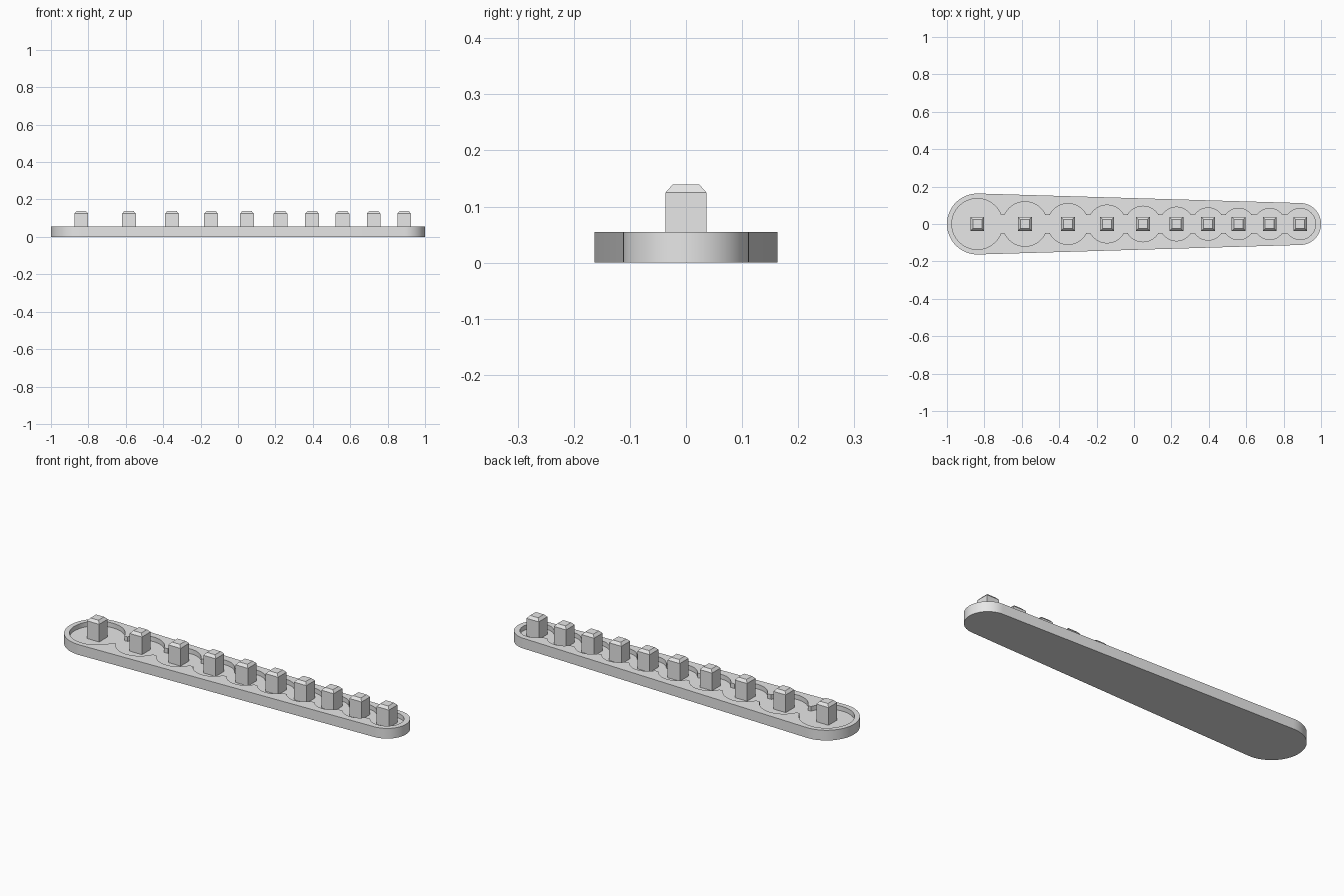
import bpy, bmesh
from math import sin, cos, pi, asin, acos

cube = bpy.data.objects.get("Cube")
if cube:
    bpy.data.objects.remove(cube, do_unlink=True)

grey = bpy.data.materials.new("light grey")
grey.use_nodes = True
grey.diffuse_color = (0.8, 0.8, 0.8, 1)
grey.node_tree.nodes["Principled BSDF"].inputs["Base Color"].default_value = (0.8, 0.8, 0.8, 1)

PLATE_TOP, FLOOR = 0.055, 0.03
CHANNEL = 0.048          # half width of the slot joining the pockets
# pocket centre x and radius, large end to small end
POCKETS = [(-0.838, 0.136), (-0.583, 0.119), (-0.353, 0.109), (-0.144, 0.101),
           (0.048, 0.095), (0.227, 0.09), (0.396, 0.086), (0.559, 0.084),
           (0.725, 0.083), (0.888, 0.083)]
BIG, SMALL = (-0.837, 0.163), (0.888, 0.112)   # rounded plate ends


def arc(circle, start, end, steps):
    x, r = circle
    angles = [start + (end - start) * i / steps for i in range(steps + 1)]
    return [(x + r * cos(a), r * sin(a)) for a in angles]


def finish(bm, name):
    bmesh.ops.recalc_face_normals(bm, faces=bm.faces)
    mesh = bpy.data.meshes.new(name)
    bm.to_mesh(mesh)
    bm.free()
    mesh.materials.append(grey)
    obj = bpy.data.objects.new(name, mesh)
    bpy.context.collection.objects.link(obj)
    return obj


def add_loop(bm, points, z):
    verts = [bm.verts.new((x, y, z)) for x, y in points]
    edges = [bm.edges.new((v, verts[i - 1])) for i, v in enumerate(verts)]
    return verts, edges


def add_wall(bm, low, high):
    for i in range(len(low)):
        bm.faces.new((low[i - 1], low[i], high[i], high[i - 1]))


# outer outline: two round ends joined by tangent lines
tangent = acos((BIG[1] - SMALL[1]) / (SMALL[0] - BIG[0]))
outline = arc(BIG, tangent, 2 * pi - tangent, 32) + arc(SMALL, -tangent, tangent, 32)

# pocket outline: chain of arcs cut off at the slot, mirrored front to back
upper = []
for i, pocket in enumerate(POCKETS):
    cut = asin(CHANNEL / pocket[1])
    start = pi if i == 0 else pi - cut
    end = 0 if i == len(POCKETS) - 1 else cut
    upper += arc(pocket, start, end, 24)
recess = upper + [(x, -y) for x, y in reversed(upper[1:-1])]

# plate with the sunken chain of pockets
bm = bmesh.new()
base, _ = add_loop(bm, outline, 0)
rim, rim_edges = add_loop(bm, outline, PLATE_TOP)
lip, lip_edges = add_loop(bm, recess, PLATE_TOP)
floor, _ = add_loop(bm, recess, FLOOR)
add_wall(bm, base, rim)
add_wall(bm, floor, lip)
bm.faces.new(base)
bm.faces.new(floor)
bmesh.ops.triangle_fill(bm, use_beauty=True, edges=rim_edges + lip_edges)
plate = finish(bm, "plate")
bpy.ops.object.select_all(action='DESELECT')
plate.select_set(True)
bpy.context.view_layer.objects.active = plate
bpy.ops.object.shade_smooth_by_angle(angle=pi / 6)

# square pegs with chamfered tops, one in each pocket
for number, (x, _) in enumerate(POCKETS, 1):
    bm = bmesh.new()
    rings = []
    for half, z in ((0.0365, FLOOR), (0.0365, 0.125), (0.024, 0.139)):
        corners = [(-half, -half), (half, -half), (half, half), (-half, half)]
        rings.append(add_loop(bm, corners, z)[0])
    add_wall(bm, rings[0], rings[1])
    add_wall(bm, rings[1], rings[2])
    bm.faces.new(rings[0])
    bm.faces.new(rings[2])
    finish(bm, f"peg_{number}").location.x = x
